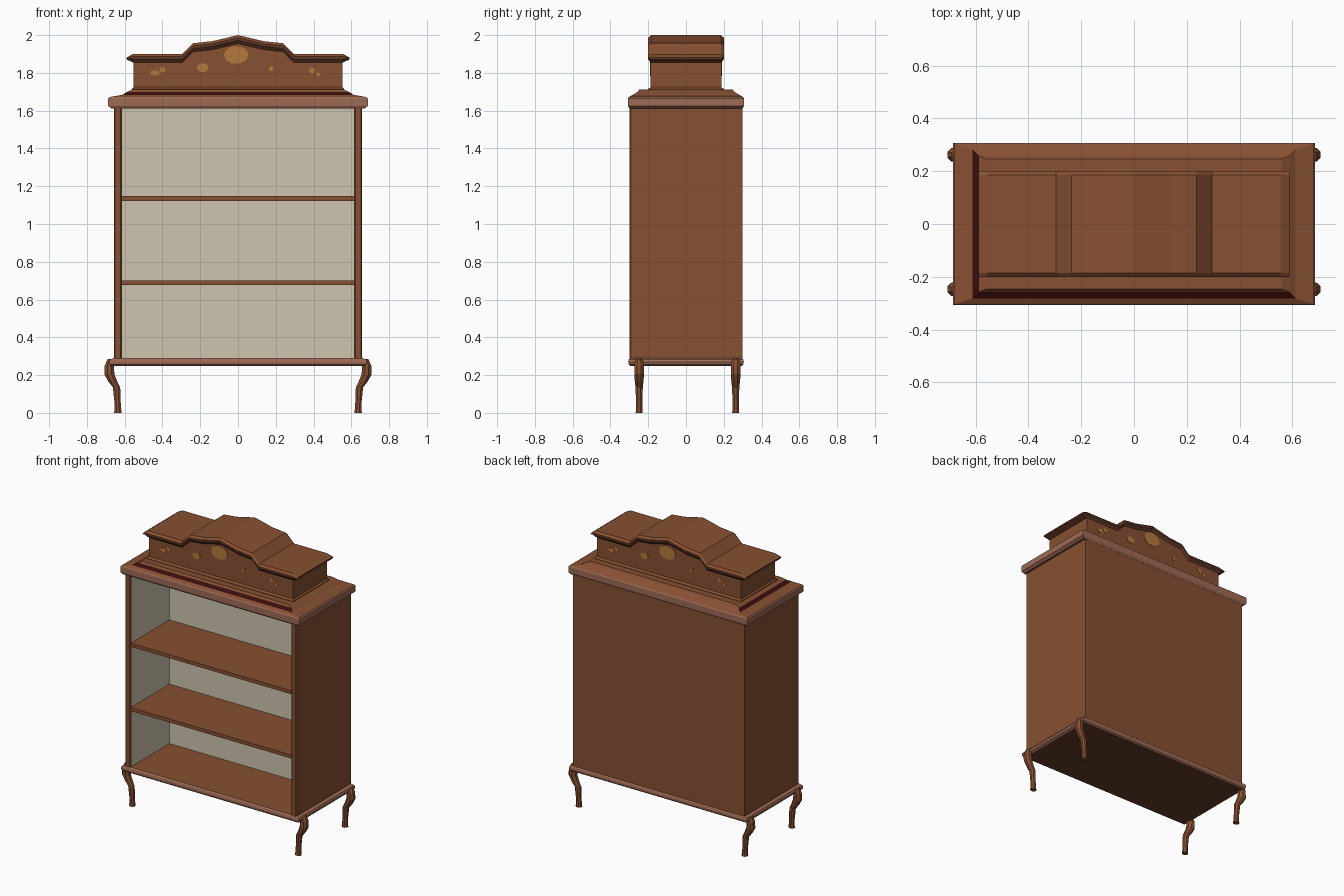
import bpy, bmesh, math

if "Cube" in bpy.data.objects:
    bpy.data.objects.remove(bpy.data.objects["Cube"])


def mat(name, rgb):
    m = bpy.data.materials.new(name)
    m.diffuse_color = (*rgb, 1)
    m.use_nodes = True
    m.node_tree.nodes["Principled BSDF"].inputs["Base Color"].default_value = m.diffuse_color
    return m


BROWN = mat("warm_brown_wood", (0.245, 0.080, 0.032))
DARK = mat("dark_brown_wood", (0.125, 0.042, 0.020))
PINK = mat("pale_moulding", (0.34, 0.145, 0.09))
CREAM = mat("cream_lining", (0.62, 0.56, 0.43))
RED = mat("deep_red_groove", (0.045, 0.004, 0.004))
GOLD = mat("gold_inlay", (0.46, 0.19, 0.045))


def finish(name, bm, mats, rule=None):
    """Turn a bmesh into an object; rule(face) picks the material index."""
    bmesh.ops.recalc_face_normals(bm, faces=bm.faces[:])
    bm.normal_update()
    if rule:
        for f in bm.faces:
            f.material_index = rule(f)
    me = bpy.data.meshes.new(name)
    bm.to_mesh(me)
    bm.free()
    for m in mats:
        me.materials.append(m)
    ob = bpy.data.objects.new(name, me)
    bpy.context.collection.objects.link(ob)
    return ob


def loft(name, rings, mats, rule=None):
    """Skin a stack of closed point rings and cap both ends."""
    bm = bmesh.new()
    loops = [[bm.verts.new(p) for p in r] for r in rings]
    n = len(loops[0])
    for a, b in zip(loops, loops[1:]):
        for i in range(n):
            j = (i + 1) % n
            bm.faces.new((a[i], a[j], b[j], b[i]))
    bm.faces.new(loops[0])
    bm.faces.new(loops[-1])
    return finish(name, bm, mats, rule)


def rect(hx, hy, z):
    return [(-hx, -hy, z), (hx, -hy, z), (hx, hy, z), (-hx, hy, z)]


def box(name, x0, x1, y0, y1, z0, z1, mats, rule=None):
    rings = [[(x0, y0, z), (x1, y0, z), (x1, y1, z), (x0, y1, z)] for z in (z0, z1)]
    return loft(name, rings, mats, rule)


# Cabinet carcass: brown outside, cream inside
box("cabinet_back", -0.657, 0.657, 0.13, 0.298, 0.28, 1.625, [BROWN, CREAM],
    lambda f: int(f.normal.y < -0.5))
for s, side in ((-1, "left"), (1, "right")):
    xs = sorted((s * 0.657, s * 0.615))
    box(side + "_side_panel", *xs, -0.285, 0.13, 0.28, 1.625, [BROWN, CREAM],
        lambda f, s=s: int(f.normal.x * s < -0.5))
    # chamfered front post
    post = [(0.615, -0.285), (0.615, -0.292), (0.622, -0.299), (0.650, -0.299),
            (0.657, -0.292), (0.657, -0.285)]
    loft(side + "_front_post", [[(s * x, y, z) for x, y in post] for z in (0.28, 1.625)], [BROWN])

# Shelves
for i, z in enumerate((0.69, 1.135)):
    box(f"shelf_{i + 1}", -0.616, 0.616, -0.295, 0.131, z - 0.012, z + 0.012, [BROWN])

# Base moulding with floor on top and dark underside
loft("base_moulding",
     [rect(0.665, 0.295, 0.248), rect(0.68, 0.304, 0.256), rect(0.684, 0.306, 0.27),
      rect(0.678, 0.303, 0.283), rect(0.66, 0.296, 0.29)],
     [PINK, BROWN, DARK],
     lambda f: 1 if f.normal.z > 0.95 else 2 if f.normal.z < -0.95 else 0)


# Top moulding: pale band, sloped brown top, red groove on the front and left
def top_rule(f):
    c = f.calc_center_median()
    if c.z < 1.672 and abs(f.normal.z) < 0.9:
        return 0
    groove = 1.684 < c.z < 1.70 and (f.normal.y < -0.3 or f.normal.x < -0.3)
    return 2 if groove else 1


loft("top_moulding",
     [rect(0.67, 0.299, 1.612), rect(0.687, 0.307, 1.625), rect(0.687, 0.307, 1.665),
      rect(0.68, 0.303, 1.672), rect(0.612, 0.282, 1.684), rect(0.587, 0.257, 1.699),
      rect(0.56, 0.247, 1.712)],
     [PINK, BROWN, RED], top_rule)

# Pediment: outline of the right half, mirrored
half = [(0.0, 2.0), (0.135, 1.968), (0.237, 1.957), (0.295, 1.90), (0.555, 1.90)]
outline = [(-x, z) for x, z in half[:0:-1]] + half
front = [(-0.552, 1.70)] + [(x * 0.995, z - 0.042) for x, z in outline] + [(0.552, 1.70)]
loft("pediment_body", [[(x, y, z) for x, z in front] for y in (-0.187, 0.187)], [BROWN])
loft("pediment_foot", [rect(0.562, 0.2, 1.70), rect(0.562, 0.2, 1.715), rect(0.552, 0.187, 1.725)], [BROWN])

# Stepped cornice swept along the pediment outline
section = [(-0.187, -0.045), (-0.2, -0.028), (-0.2, -0.014), (-0.185, 0.0)]
section += [(-y, z) for y, z in reversed(section)]
path = [(-0.59, 1.877, 0.25)] + [(x, z, 1) for x, z in outline] + [(0.59, 1.877, 0.25)]
loft("pediment_cornice",
     [[(x, y, z + (dz + (0 if k == 1 else 0.02)) * k) for y, dz in section] for x, z, k in path],
     [BROWN, DARK],
     lambda f: int(f.normal.z < 0.35))

# Gold floral inlay on the front and, turned around, on the back
patches = [(-0.01, 1.895, 0.065, 0.048), (-0.187, 1.828, 0.031, 0.024),
           (-0.44, 1.80, 0.026, 0.014), (-0.40, 1.817, 0.016, 0.016),
           (0.175, 1.822, 0.011, 0.013), (0.392, 1.812, 0.016, 0.015),
           (0.425, 1.792, 0.012, 0.01)]
for s, side in ((1, "front"), (-1, "back")):
    for i, (cx, cz, rx, rz) in enumerate(patches):
        ring = [(cx + rx * math.cos(a), cz + rz * math.sin(a))
                for a in (math.tau * k / 10 for k in range(10))]
        loft(f"{side}_inlay_{i + 1}",
             [[(s * x, s * y, z) for x, z in ring] for y in (-0.186, -0.190)], [GOLD])

# Cabriole legs: x, z, radius x, radius y
leg = [(0.672, 0.285, 0.019, 0.02), (0.682, 0.25, 0.026, 0.028), (0.681, 0.205, 0.029, 0.028),
       (0.664, 0.168, 0.026, 0.025), (0.643, 0.135, 0.021, 0.021), (0.638, 0.06, 0.018, 0.018),
       (0.636, 0.02, 0.019, 0.018), (0.636, 0.0, 0.022, 0.02)]
for sx, side in ((-1, "left"), (1, "right")):
    for cy, end in ((-0.248, "front"), (0.263, "back")):
        loft(f"{end}_{side}_leg",
             [[(sx * (x + rx * math.cos(a)), cy + ry * math.sin(a), z)
               for a in (math.tau * (k + 0.5) / 8 for k in range(8))]
              for x, z, rx, ry in leg], [BROWN])
